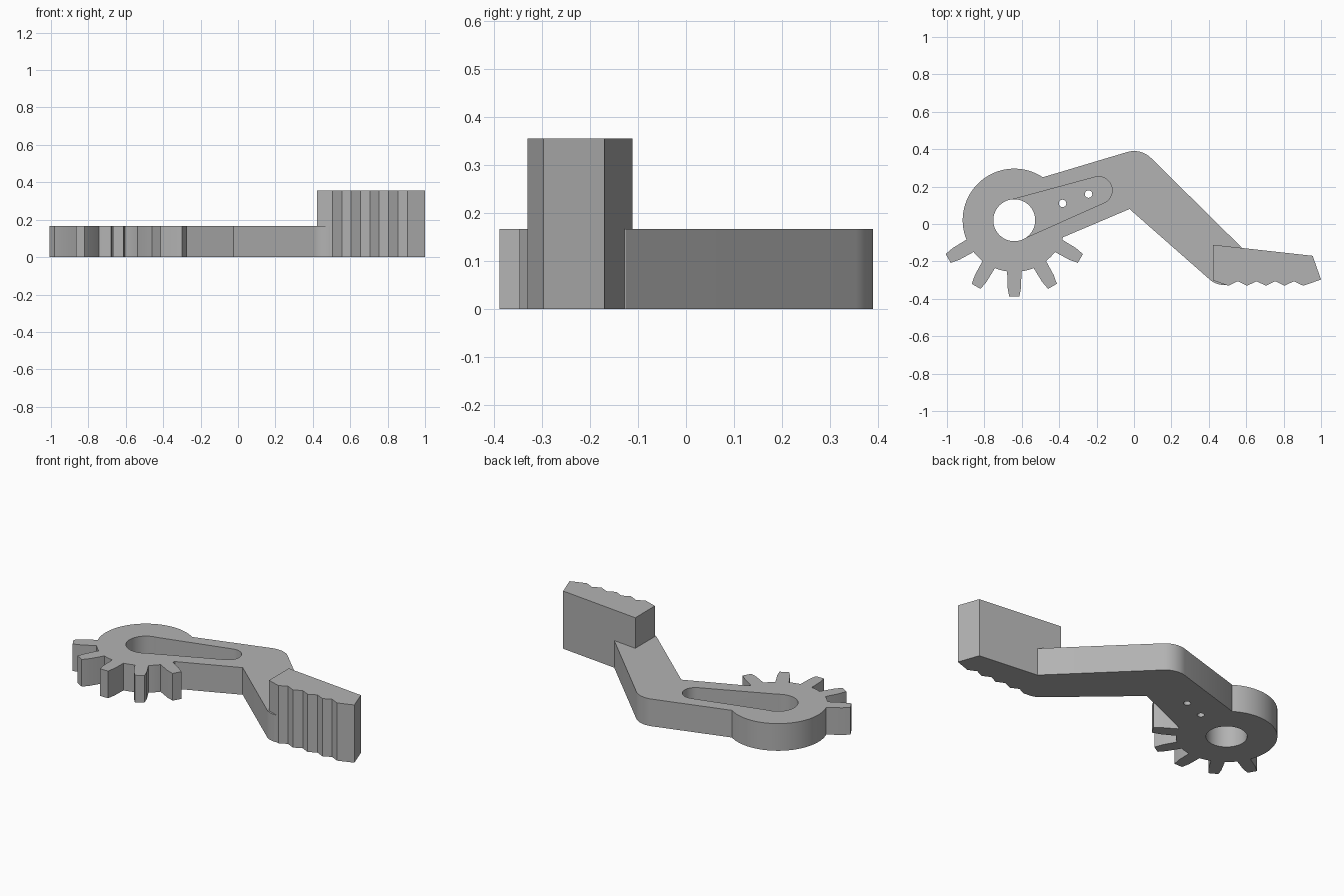
import bpy, bmesh
from math import sin, cos, radians, atan2, asin, hypot, pi
from mathutils import Vector

cube = bpy.data.objects.get("Cube")
if cube:
    bpy.data.objects.remove(cube, do_unlink=True)

THICK, FINGER_H, FLOOR = 0.167, 0.355, 0.04
HUB = Vector((-0.64, 0.02))

grey = bpy.data.materials.new("plain grey")
grey.use_nodes = True
grey.diffuse_color = (0.45, 0.45, 0.45, 1)
grey.node_tree.nodes["Principled BSDF"].inputs["Base Color"].default_value = (0.45, 0.45, 0.45, 1)


def arc(center, r, start, end, n=16):
    """Points along an arc, angles in degrees."""
    angles = [radians(start + (end - start) * i / n) for i in range(n + 1)]
    return [(center[0] + r * cos(a), center[1] + r * sin(a)) for a in angles]


def prism(name, outline, z0, z1):
    """Extrude a counter-clockwise outline from z0 to z1."""
    bm = bmesh.new()
    face = bm.faces.new([bm.verts.new((x, y, z0)) for x, y in outline])
    top = bmesh.ops.extrude_face_region(bm, geom=[face])["geom"]
    verts = [v for v in top if isinstance(v, bmesh.types.BMVert)]
    bmesh.ops.translate(bm, vec=(0, 0, z1 - z0), verts=verts)
    bmesh.ops.recalc_face_normals(bm, faces=bm.faces)
    mesh = bpy.data.meshes.new(name)
    bm.to_mesh(mesh)
    bm.free()
    mesh.materials.append(grey)
    obj = bpy.data.objects.new(name, mesh)
    bpy.context.collection.objects.link(obj)
    return obj


def disc(name, center, r, z0, z1, n=96):
    return prism(name, arc(center, r, 0, 360 - 360 / n, n - 1), z0, z1)


def combine(obj, other, operation):
    """Apply a boolean and remove the helper."""
    mod = obj.modifiers.new("cut", "BOOLEAN")
    mod.operation, mod.object, mod.solver = operation, other, "EXACT"
    bpy.context.view_layer.objects.active = obj
    bpy.ops.object.modifier_apply(modifier=mod.name)
    bpy.data.objects.remove(other, do_unlink=True)


# Bent arm: rounded elbow and rounded tip
arm_outline = ([(-0.024, 0.08)] + arc((0.48, -0.215), 0.111, 229, 300)
               + [(0.62, -0.25), (0.575, -0.125)]
               + arc((0, 0.26), 0.13, 46, 107)
               + [(-0.487, 0.25), (-0.64, 0.15), (-0.6, -0.1), (-0.382, -0.072)])
body = prism("geared_arm", arm_outline, 0, THICK)

# Gear hub and its five teeth
combine(body, disc("gear_hub", HUB, 0.276, 0, THICK), "UNION")
profile = [(0.2, -0.04), (0.36, -0.036), (0.408, -0.027),
           (0.408, 0.027), (0.36, 0.036), (0.2, 0.04)]
for angle in range(210, 331, 30):
    c, s = cos(radians(angle)), sin(radians(angle))
    tooth = [(HUB.x + r * c - w * s, HUB.y + r * s + w * c) for r, w in profile]
    combine(body, prism("gear_tooth", tooth, 0, THICK), "UNION")

# Tapered pocket, shaft hole and two screw holes
end, r_hub, r_end = Vector((-0.19, 0.18)), 0.11, 0.073
span = end - HUB
heading = atan2(span.y, span.x) * 180 / pi
spread = 90 - asin((r_hub - r_end) / span.length) * 180 / pi
pocket = (arc(end, r_end, heading - spread, heading + spread, 24)
          + arc(HUB, r_hub, heading + spread, heading + 360 - spread, 48))
combine(body, prism("pocket_cutter", pocket, FLOOR, 1), "DIFFERENCE")
combine(body, disc("shaft_cutter", HUB, 0.112, -1, 1), "DIFFERENCE")
for spot in [(-0.382, 0.11), (-0.243, 0.16)]:
    combine(body, disc("screw_cutter", spot, 0.02, -1, 1, 24), "DIFFERENCE")

# Tall gripping finger with a ridged front
ridges = [(0.505 + 0.05 * i, -0.306 if i % 2 else -0.33) for i in range(9)]
finger_outline = ([(0.423, -0.302)] + ridges
                  + [(1.0, -0.297), (0.955, -0.17), (0.423, -0.111)])
finger = prism("grip_finger", finger_outline, 0, FINGER_H)

# Smooth the round walls, keep the edges crisp
bpy.ops.object.select_all(action="DESELECT")
body.select_set(True)
bpy.context.view_layer.objects.active = body
bpy.ops.object.shade_smooth_by_angle(angle=radians(20))
